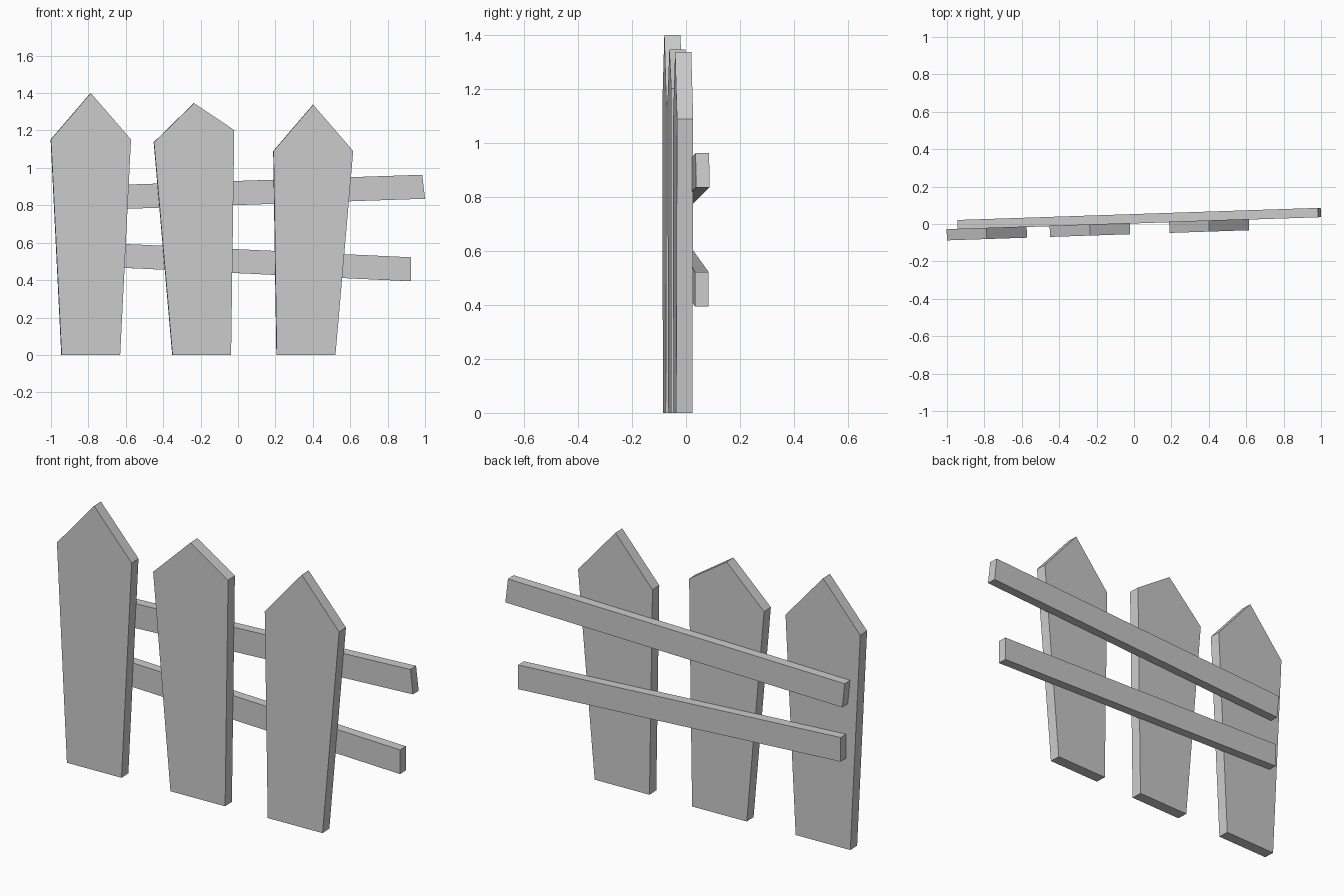
import bpy, bmesh

if "Cube" in bpy.data.objects:
    bpy.data.objects.remove(bpy.data.objects["Cube"])

SLOPE = 0.0335  # the whole fence is turned slightly about z


def slab(name, outline, front, thickness):
    """Extrude an (x, z) outline backwards, following the fence's slant."""
    bm = bmesh.new()
    face = bm.faces.new([bm.verts.new((x, front + SLOPE * x, z)) for x, z in outline])
    ext = bmesh.ops.extrude_face_region(bm, geom=[face], use_keep_orig=True)
    verts = [v for v in ext["geom"] if isinstance(v, bmesh.types.BMVert)]
    bmesh.ops.translate(bm, verts=verts, vec=(-SLOPE * thickness, thickness, 0))
    bmesh.ops.recalc_face_normals(bm, faces=bm.faces)
    mesh = bpy.data.meshes.new(name)
    bm.to_mesh(mesh)
    bm.free()
    obj = bpy.data.objects.new(name, mesh)
    bpy.context.collection.objects.link(obj)
    return obj


# Pointed, tapering pickets
pickets = {
    "picket_left": [(-0.943, 0), (-0.63, 0), (-0.572, 1.152), (-0.787, 1.4), (-1.0, 1.152)],
    "picket_middle": [(-0.35, 0), (-0.037, 0), (-0.02, 1.202), (-0.235, 1.346), (-0.449, 1.137)],
    "picket_right": [(0.207, 0), (0.521, 0), (0.616, 1.09), (0.402, 1.338), (0.19, 1.09)],
}
for name, outline in pickets.items():
    slab(name, outline, -0.054, 0.06)

# Crooked rails behind the pickets
rails = {
    "upper_rail": [(-0.93, 0.77), (1.0, 0.835), (0.985, 0.963), (-0.943, 0.899)],
    "lower_rail": [(-0.92, 0.48), (0.926, 0.394), (0.926, 0.522), (-0.92, 0.608)],
}
for name, outline in rails.items():
    slab(name, outline, 0.003, 0.05)
